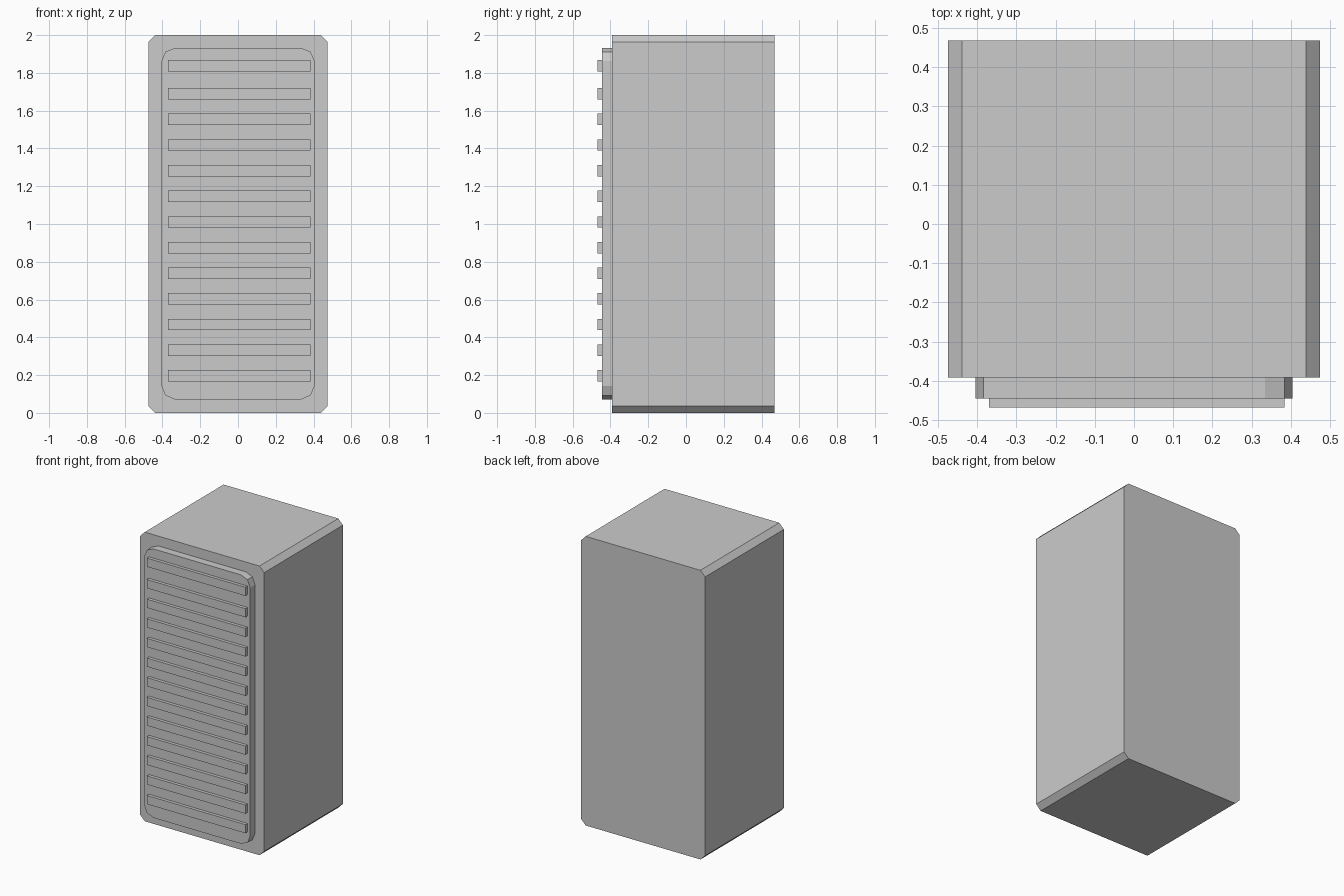
import bpy
import math

if "Cube" in bpy.data.objects:
    bpy.data.objects.remove(bpy.data.objects["Cube"])


def extrude_profile(name, points, y0, y1):
    """Extrude an (x, z) outline from y0 (front) to y1 (back)."""
    n = len(points)
    verts = [(x, y0, z) for x, z in points] + [(x, y1, z) for x, z in points]
    faces = [list(range(n)), list(range(2 * n - 1, n - 1, -1))]
    faces += [[i, i + n, (i + 1) % n + n, (i + 1) % n] for i in range(n)]
    mesh = bpy.data.meshes.new(name)
    mesh.from_pydata(verts, [], faces)
    obj = bpy.data.objects.new(name, mesh)
    bpy.context.collection.objects.link(obj)
    return obj


def rounded_rect(x0, x1, z0, z1, r, segments):
    """Counter-clockwise rectangle outline with cut or rounded corners."""
    if r == 0:
        return [(x0, z0), (x1, z0), (x1, z1), (x0, z1)]
    centres = [(x1 - r, z1 - r), (x0 + r, z1 - r), (x0 + r, z0 + r), (x1 - r, z0 + r)]
    points = []
    for quarter, (cx, cz) in enumerate(centres):
        for s in range(segments + 1):
            a = math.pi / 2 * (quarter + s / segments)
            points.append((cx + r * math.cos(a), cz + r * math.sin(a)))
    return points


# Cabinet body with chamfered long edges
extrude_profile("cabinet_body", rounded_rect(-0.475, 0.475, 0, 2, 0.036, 1), -0.392, 0.469)

# Raised front panel with rounded corners
extrude_profile("front_panel", rounded_rect(-0.405, 0.405, 0.072, 1.932, 0.07, 2), -0.446, -0.392)

# Horizontal slats: an even row, with the top one set slightly higher
slat_heights = [0.196 + 0.1358 * i for i in range(12)] + [1.838]
for i, z in enumerate(slat_heights):
    extrude_profile(f"slat_{i + 1}", rounded_rect(-0.37, 0.384, z - 0.03, z + 0.03, 0, 1), -0.468, -0.446)
